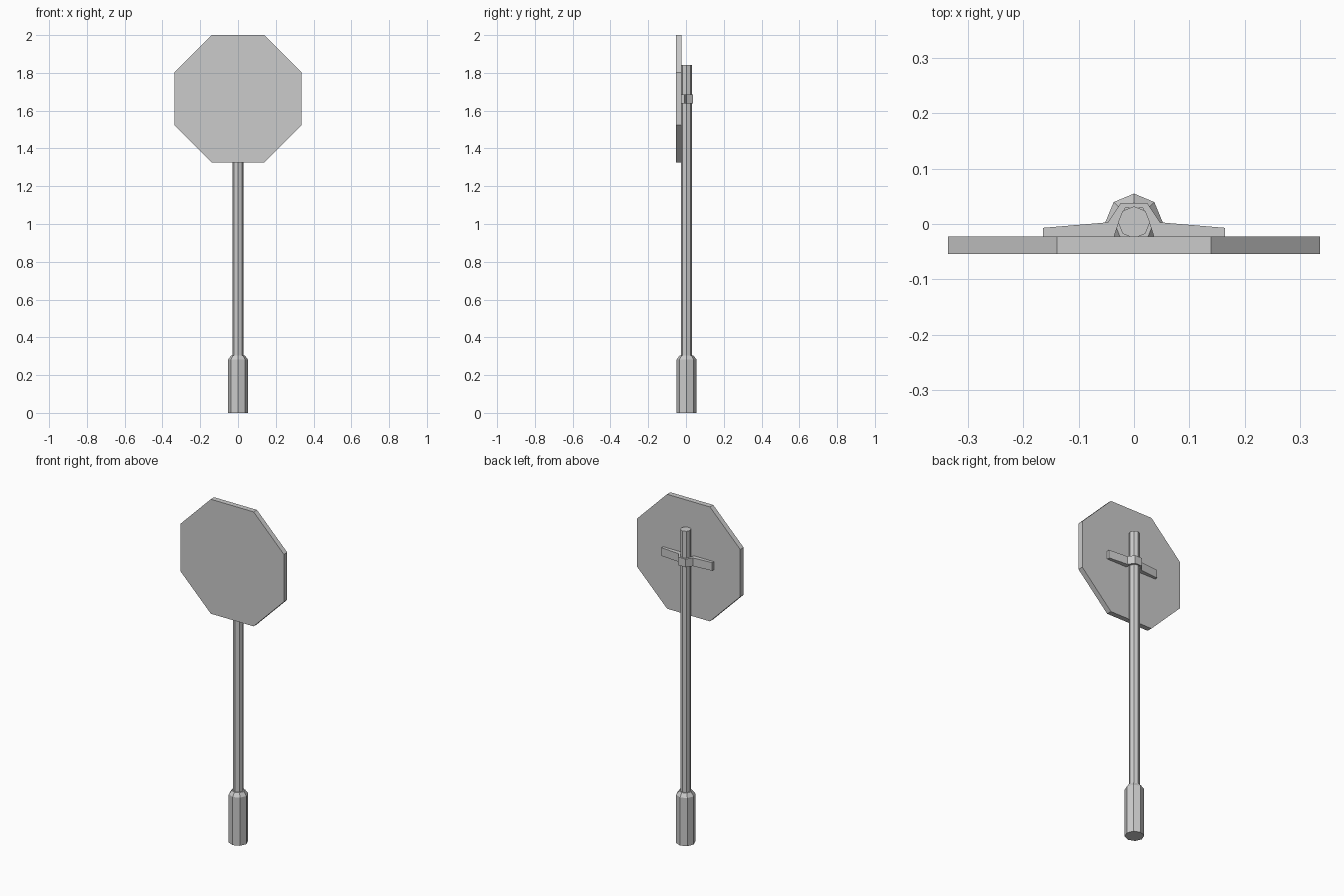
import bpy, bmesh, math

if "Cube" in bpy.data.objects:
    bpy.data.objects.remove(bpy.data.objects["Cube"])

POLE_Y = 0.003


def new_object(name, bm):
    bmesh.ops.recalc_face_normals(bm, faces=bm.faces)
    mesh = bpy.data.meshes.new(name)
    bm.to_mesh(mesh)
    bm.free()
    obj = bpy.data.objects.new(name, mesh)
    bpy.context.collection.objects.link(obj)
    return obj


def lathe8(name, profile):
    """Closed eight-sided column from (radius, z) rings, corner facing +y."""
    bm = bmesh.new()
    rings = []
    for r, z in profile:
        rings.append([bm.verts.new((r * math.cos(i * math.pi / 4),
                                    POLE_Y + r * math.sin(i * math.pi / 4), z))
                      for i in range(8)])
    for a, b in zip(rings, rings[1:]):
        for i in range(8):
            j = (i + 1) % 8
            bm.faces.new((a[i], a[j], b[j], b[i]))
    bm.faces.new(rings[0])
    bm.faces.new(rings[-1])
    return new_object(name, bm)


def prism(name, points, offset):
    """Extrude a closed outline of 3D points by an offset vector."""
    bm = bmesh.new()
    face = bm.faces.new([bm.verts.new(p) for p in points])
    out = bmesh.ops.extrude_face_region(bm, geom=[face], use_keep_orig=True)
    verts = [g for g in out["geom"] if isinstance(g, bmesh.types.BMVert)]
    bmesh.ops.translate(bm, verts=verts, vec=offset)
    return new_object(name, bm)


# Ground sleeve with chamfered top, and the post
lathe8("base_sleeve", [(0.052, 0), (0.052, 0.283), (0.036, 0.305)])
lathe8("post", [(0.029, 0.28), (0.029, 1.842)])

# Octagonal sign plate
R = 0.3367 / math.cos(math.pi / 8)
plate = [(R * math.cos((i + 0.5) * math.pi / 4), -0.054,
          1.6633 + R * math.sin((i + 0.5) * math.pi / 4)) for i in range(8)]
prism("sign_plate", plate, (0, 0.031, 0))

# Clamp bracket: tapered arms with a collar around the post
half = [(0.024, 0.038), (0.047, 0.003), (0.165, -0.007), (0.165, -0.023),
        (0.036, -0.023), (0.028, 0.002), (0.016, 0.029)]
outline = half + [(-x, y) for x, y in reversed(half)]
prism("clamp_bracket", [(x, y, 1.637) for x, y in outline], (0, 0, 0.048))
